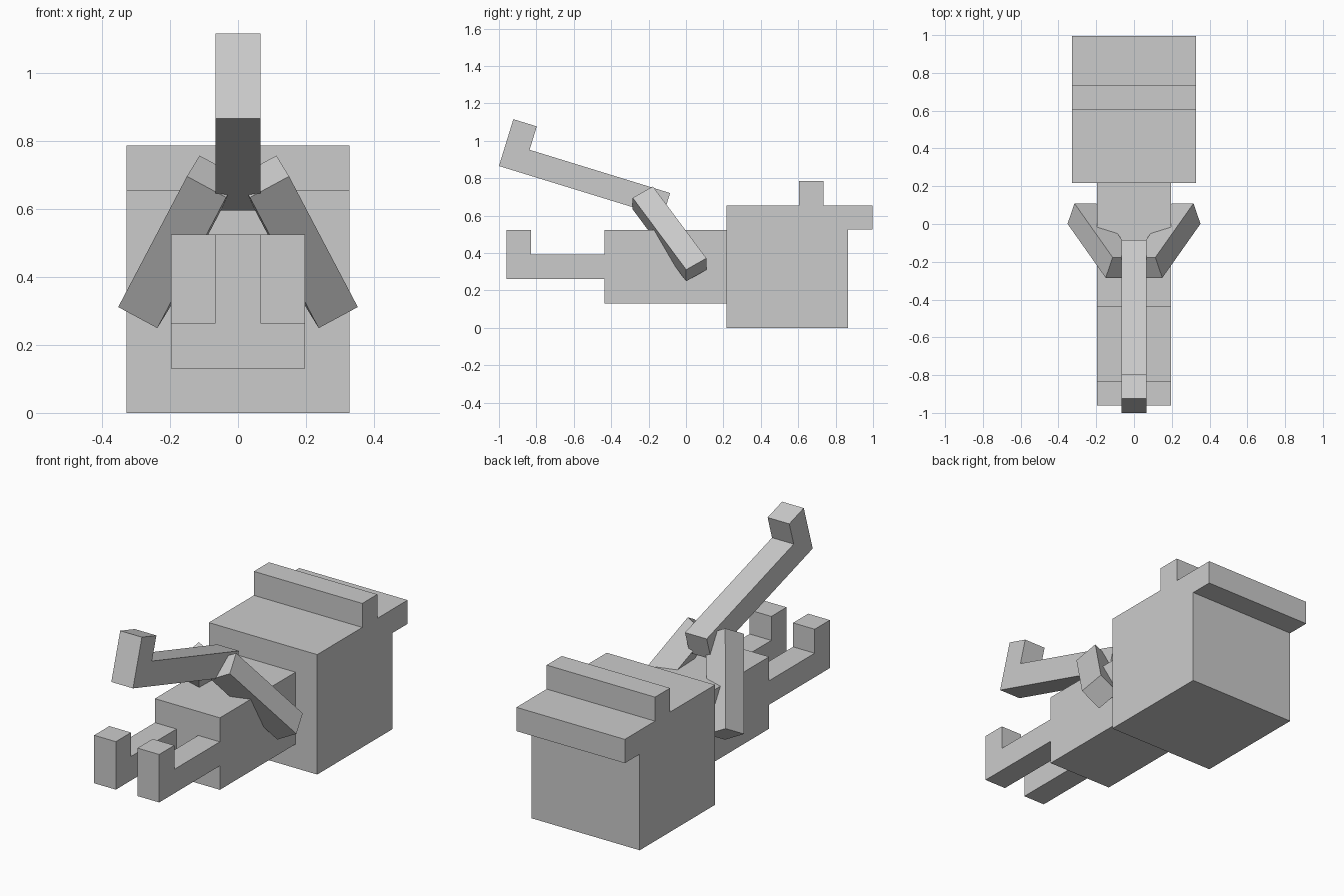
import bpy, bmesh, math
from mathutils import Vector, Matrix

if "Cube" in bpy.data.objects:
    bpy.data.objects.remove(bpy.data.objects["Cube"])

U = 0.131  # block unit

grey = bpy.data.materials.new("light_grey")
grey.use_nodes = True
grey.diffuse_color = (0.6, 0.6, 0.6, 1)
grey.node_tree.nodes["Principled BSDF"].inputs["Base Color"].default_value = (0.6, 0.6, 0.6, 1)


def finish(name, bm):
    bmesh.ops.recalc_face_normals(bm, faces=bm.faces)
    mesh = bpy.data.meshes.new(name)
    bm.to_mesh(mesh)
    bm.free()
    mesh.materials.append(grey)
    obj = bpy.data.objects.new(name, mesh)
    bpy.context.collection.objects.link(obj)
    return obj


def extrude_profile(name, x0, x1, points):
    """Side outline in (y, z), extruded along x."""
    bm = bmesh.new()
    face = bm.faces.new([bm.verts.new((x0, y, z)) for y, z in points])
    new = bmesh.ops.extrude_face_region(bm, geom=[face])["geom"]
    verts = [g for g in new if isinstance(g, bmesh.types.BMVert)]
    bmesh.ops.translate(bm, verts=verts, vec=(x1 - x0, 0, 0))
    return finish(name, bm)


def hook(length):
    """L-shaped outline in block units: a bar with an upturned end."""
    return [(0, 0), (length, 0), (length, 1), (1, 1), (1, 2), (0, 2)]


# Head with its raised band and the brim behind it
extrude_profile("head", -2.5 * U, 2.5 * U, [
    (0.216, 0), (0.867, 0), (0.867, 0.525), (0.996, 0.525), (0.996, 0.655),
    (0.735, 0.655), (0.735, 0.786), (0.605, 0.786), (0.605, 0.655), (0.216, 0.655)])

# Body
extrude_profile("body", -1.5 * U, 1.5 * U,
                [(-0.437, U), (0.216, U), (0.216, 4 * U), (-0.437, 4 * U)])

# Legs with upturned feet
for side, x in (("left", U / 2), ("right", -1.5 * U)):
    extrude_profile(side + "_leg", x, x + U,
                    [(-0.961 + a * U, (2 + b) * U) for a, b in hook(4)])

# Tilted hooked bar held between the hands
ca, sa = math.cos(math.radians(17.1)), math.sin(math.radians(17.1))
extrude_profile("held_bar", -U / 2, U / 2,
                [(-1 + U * (a * ca + b * sa), 0.865 + U * (b * ca - a * sa))
                 for a, b in hook(7)])

# Arms: slanted boxes given by one corner and three edge directions
corner = Vector((0.15, -0.285, 0.695))
along = Vector((0.202, 0.286, -0.384))
depth = Vector((-0.037, 0.108, 0.061))
inward = Vector((-0.115, 0, -0.062))
frame = Matrix((along, depth, inward)).transposed().to_4x4()
frame.translation = corner + (along + depth + inward) / 2
for side, sx in (("left", 1), ("right", -1)):
    bm = bmesh.new()
    bmesh.ops.create_cube(bm, size=1, matrix=Matrix.Diagonal((sx, 1, 1, 1)) @ frame)
    finish(side + "_arm", bm)
